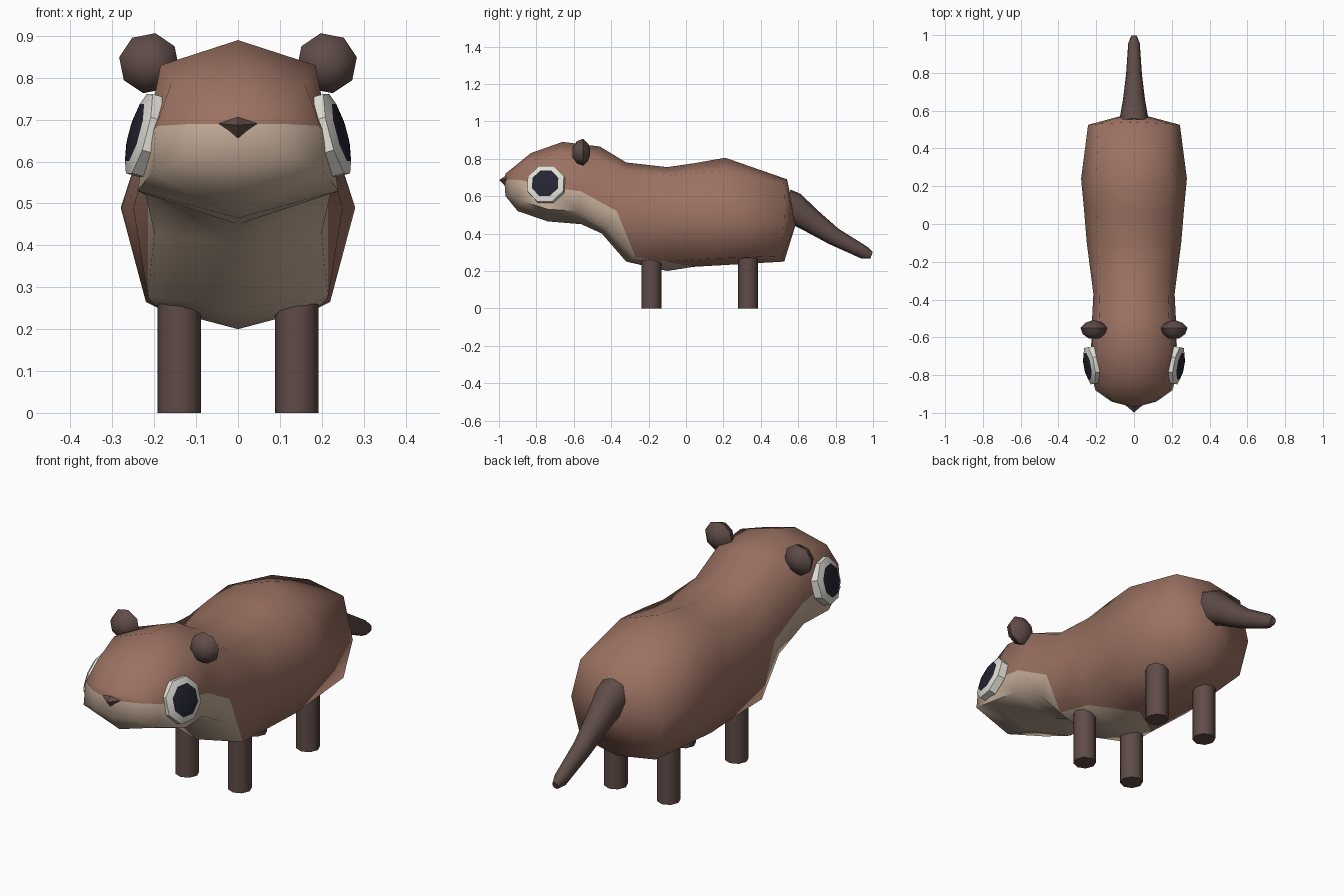
import bpy, bmesh, math
from mathutils import Vector, Matrix

cube = bpy.data.objects.get("Cube")
if cube:
    bpy.data.objects.remove(cube, do_unlink=True)


def material(name, rgb):
    m = bpy.data.materials.new(name)
    m.use_nodes = True
    m.diffuse_color = (*rgb, 1)
    m.node_tree.nodes["Principled BSDF"].inputs["Base Color"].default_value = (*rgb, 1)
    return m


FUR = material("brown fur", (0.33, 0.168, 0.123))
CREAM = material("cream fur", (0.56, 0.42, 0.32))
DARK = material("dark brown", (0.115, 0.072, 0.064))
WHITE = material("eye white", (0.75, 0.74, 0.68))
BLACK = material("eye black", (0.018, 0.018, 0.032))


def build(name, verts, faces, mats, angle=50, mirror=False):
    """faces: list of (vertex indices, material index)"""
    bm = bmesh.new()
    vs = [bm.verts.new(v) for v in verts]
    for idx, mat in faces:
        bm.faces.new([vs[i] for i in idx]).material_index = mat
    if mirror:
        bmesh.ops.mirror(bm, geom=bm.verts[:] + bm.edges[:] + bm.faces[:],
                         matrix=Matrix.Identity(4), merge_dist=0.0001, axis='X')
        bmesh.ops.remove_doubles(bm, verts=bm.verts[:], dist=0.0001)
    bmesh.ops.recalc_face_normals(bm, faces=bm.faces[:])
    me = bpy.data.meshes.new(name)
    bm.to_mesh(me)
    bm.free()
    for m in mats:
        me.materials.append(m)
    ob = bpy.data.objects.new(name, me)
    bpy.context.collection.objects.link(ob)
    bpy.ops.object.select_all(action='DESELECT')
    bpy.context.view_layer.objects.active = ob
    ob.select_set(True)
    bpy.ops.object.shade_smooth_by_angle(angle=math.radians(angle))
    return ob


def loft(name, sections, mats, angle=50, n=8, turn=0.0, dark_from=99):
    """sections: (centre, side vector, up vector); closed at both ends"""
    verts, faces = [], []
    for c, a, b in sections:
        for k in range(n):
            t = 2 * math.pi * (k + turn) / n
            verts.append(Vector(c) + Vector(a) * math.cos(t) + Vector(b) * math.sin(t))
    for r in range(len(sections) - 1):
        for k in range(n):
            j = (k + 1) % n
            faces.append(((r*n + k, r*n + j, r*n + n + j, r*n + n + k), int(r >= dark_from)))
    last = (len(sections) - 1) * n
    faces.append((range(n), 0))
    faces.append((range(last, last + n), int(len(sections) > dark_from)))
    return build(name, verts, faces, mats, angle)


# Body: half sections from snout to rump
# crown (y, z), shoulder, side, lower side (x, y, z), belly (y, z)
half_sections = [
    ((-.965, .72), (.10, -.935, .715), (.11, -.94, .69), (.12, -.94, .61), (-.965, .60)),
    ((-.83, .83), (.16, -.84, .785), (.195, -.88, .685), (.205, -.88, .575), (-.90, .52)),
    ((-.66, .89), (.185, -.68, .83), (.22, -.74, .65), (.24, -.74, .53), (-.74, .465)),
    ((-.46, .865), (.185, -.50, .81), (.225, -.56, .625), (.22, -.58, .52), (-.56, .45)),
    ((-.32, .78), (.18, -.33, .73), (.215, -.37, .52), (.20, -.42, .43), (-.45, .40)),
    ((-.10, .755), (.19, -.10, .71), (.25, -.10, .49), (.215, -.27, .275), (-.32, .25)),
    ((.05, .777), (.195, .05, .725), (.265, .08, .49), (.19, -.10, .25), (-.10, .20)),
    ((.21, .805), (.20, .21, .735), (.28, .24, .49), (.22, .12, .265), (.04, .222)),
    ((.54, .69), (.19, .53, .665), (.243, .525, .47), (.20, .515, .28), (.525, .25)),
]
verts, faces = [], []
for top, sh, side, low, bot in half_sections:
    verts += [(0, *top), sh, side, low, (0, *bot)]
for r in range(len(half_sections) - 1):
    for k in range(4):
        a, b, c, d = r*5 + k, r*5 + k + 1, r*5 + k + 6, r*5 + k + 5
        # cream throat and chest, with diagonal borders at the chest and belly
        if (r, k) in ((4, 2), (6, 3)):
            faces += [((a, b, c), 1), ((a, c, d), 0)]
        else:
            faces.append(((a, b, c, d), int((k == 2 and r < 4) or (k == 3 and r < 6))))
# snout front, upper brown and lower cream, and rounded rump
nose_mid = len(verts)
verts += [(0, -.972, .69), (0, .59, .46)]
faces += [((0, 1, 2, nose_mid), 0), ((nose_mid, 2, 3, 4), 1)]
rump = (len(half_sections) - 1) * 5
faces += [((rump + k, rump + k + 1, nose_mid + 1), 0) for k in range(4)]
build("body", verts, faces, [FUR, CREAM], angle=75, mirror=True)

# Nose
build("nose", [(0, -.955, .715), (.062, -.945, .692), (0, -.955, .64),
               (0, -.998, .687), (0, -.93, .685)],
      [((0, 1, 3), 0), ((1, 2, 3), 0), ((0, 1, 4), 0), ((1, 2, 4), 0)],
      [DARK], angle=30, mirror=True)

# Tail
path = [(.53, .555, .085), (.57, .54, .084), (.66, .475, .066),
        (.79, .385, .048), (.955, .297, .035), (.992, .283, .019)]
sections = []
for i, (y, z, r) in enumerate(path):
    p, q = path[max(i - 1, 0)], path[min(i + 1, len(path) - 1)]
    d = Vector((0, q[0] - p[0], q[1] - p[1])).normalized()
    sections.append(((0, y, z), (r * .88, 0, 0), Vector((0, -d.z, d.y)) * r))
loft("tail", sections, [DARK], angle=55)

for s, side in ((1, "left"), (-1, "right")):
    # Legs
    for y, pos in ((-.185, "front"), (.332, "rear")):
        loft(f"{side}_{pos}_leg",
             [((s * .14, y, z), (.052, 0, 0), (0, .053, 0)) for z in (0, .31)], [DARK])

    # Ears: squashed round blobs
    loft(f"{side}_ear",
         [((s * .212, -.558 + o, .835), (s * r, 0, 0), (0, 0, r))
          for o, r in ((-.048, .028), (-.025, .06), (.008, .073), (.035, .045), (.046, .015))],
         [DARK], angle=60, turn=.25)

    # Eyes: white rim with a slightly domed dark centre
    n = Vector((s, -.18, .27)).normalized()
    u = (Vector((0, 0, 1)) - n * n.z).normalized()
    v = n.cross(u)
    c = Vector((s * .23, -.75, .665))
    loft(f"{side}_eye",
         [(c + n * o, v * r, u * r) for o, r in
          ((-.03, .106), (.006, .106), (.018, .076), (.023, .05), (.025, .01))],
         [WHITE, BLACK], angle=40, turn=.5, dark_from=2)
